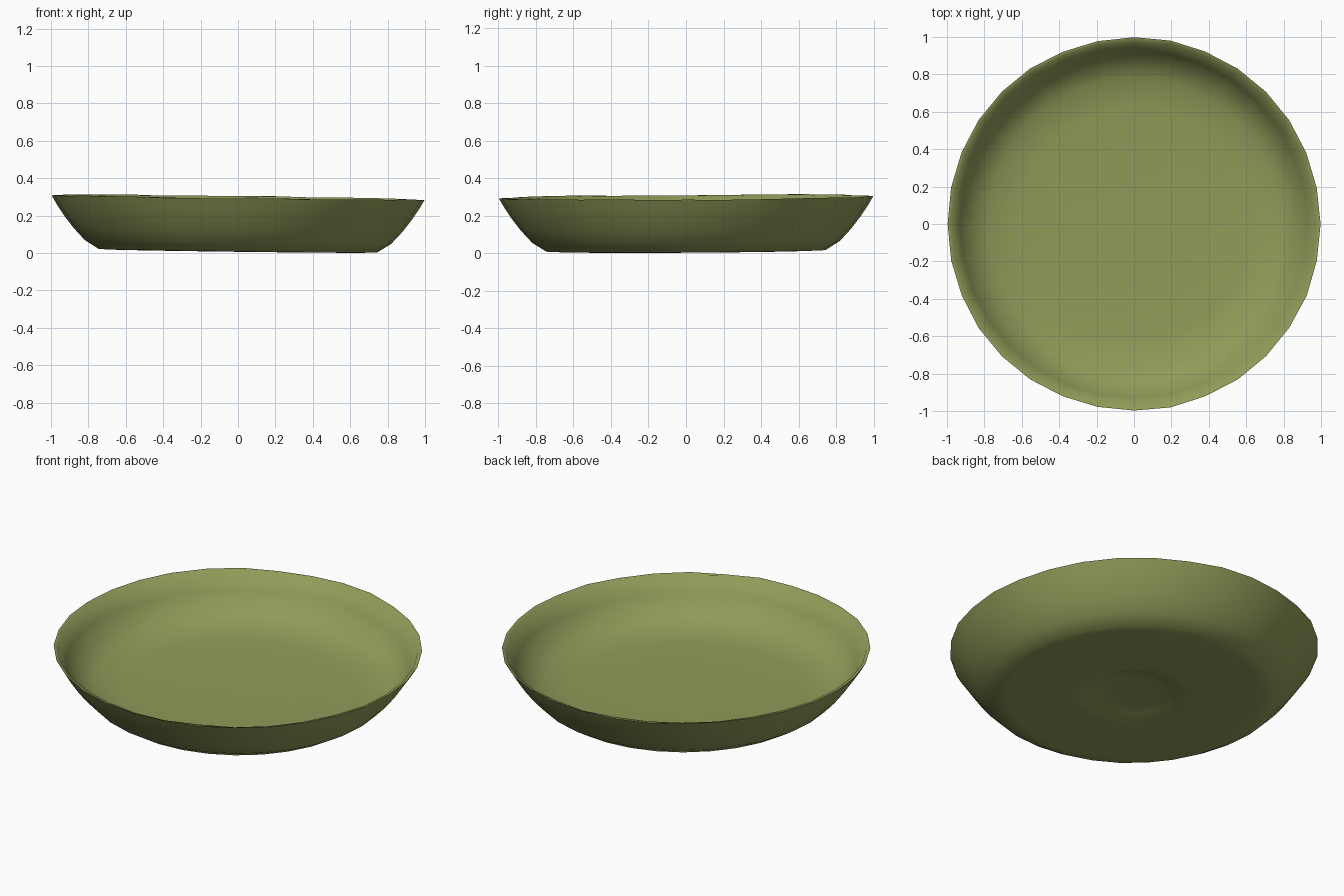
import bpy, bmesh, math, random
from mathutils import Vector

random.seed(4)
cube = bpy.data.objects.get("Cube")
if cube:
    bpy.data.objects.remove(cube, do_unlink=True)

SIDES = 32

# Olive glaze
glaze = bpy.data.materials.new("olive_green")
glaze.use_nodes = True
colour = (0.28, 0.33, 0.1, 1)
glaze.diffuse_color = colour
bsdf = next(n for n in glaze.node_tree.nodes if n.type == 'BSDF_PRINCIPLED')
bsdf.inputs["Base Color"].default_value = colour
bsdf.inputs["Roughness"].default_value = 0.8

# Closed section: foot recess, flat foot, outer wall, lip, inner wall, floor
# (radius, height, unevenness)
section = [
    (0.14, 0.033, 0), (0.22, 0.028, 0), (0.26, 0.012, 0), (0.34, 0.012, 0.03),
    (0.69, 0.011, 0), (0.745, 0.013, 0), (0.82, 0.06, 0), (0.88, 0.125, 0),
    (0.93, 0.19, 0), (0.97, 0.25, 0.012), (0.998, 0.298, 0.002),
    (0.978, 0.294, 0.004), (0.93, 0.2, 0.003), (0.87, 0.12, 0),
    (0.78, 0.07, 0), (0.62, 0.056, 0), (0.35, 0.05, 0),
]


def tilted(r, a, z):
    """Point on the bowl, leaning slightly to one side."""
    x, y = r * math.cos(a), r * math.sin(a)
    return Vector((x, y, z - 0.0125 * x + 0.006 * y))


bm = bmesh.new()
rings = []
for r, z, rough in section:
    ring = []
    for i in range(SIDES):
        d = random.uniform(-rough, rough)
        dz = d * 1.5 if r > 0.9 else 0
        ring.append(bm.verts.new(tilted(r + d, math.tau * i / SIDES, z + dz)))
    rings.append(ring)

for low, high in zip(rings, rings[1:]):
    for i in range(SIDES):
        j = (i + 1) % SIDES
        bm.faces.new((low[i], low[j], high[j], high[i]))

# Centres of the recess and of the floor
for ring, z in ((rings[0], 0.035), (rings[-1], 0.049)):
    centre = bm.verts.new((0, 0, z))
    for i in range(SIDES):
        bm.faces.new((ring[i], ring[(i + 1) % SIDES], centre))

bmesh.ops.recalc_face_normals(bm, faces=bm.faces)
mesh = bpy.data.meshes.new("bowl")
bm.to_mesh(mesh)
bm.free()
mesh.materials.append(glaze)
bowl = bpy.data.objects.new("bowl", mesh)
bpy.context.collection.objects.link(bowl)

# Soft shading, crisp only at the lip
bpy.context.view_layer.objects.active = bowl
bowl.select_set(True)
bpy.ops.object.shade_smooth_by_angle(angle=math.radians(65))
